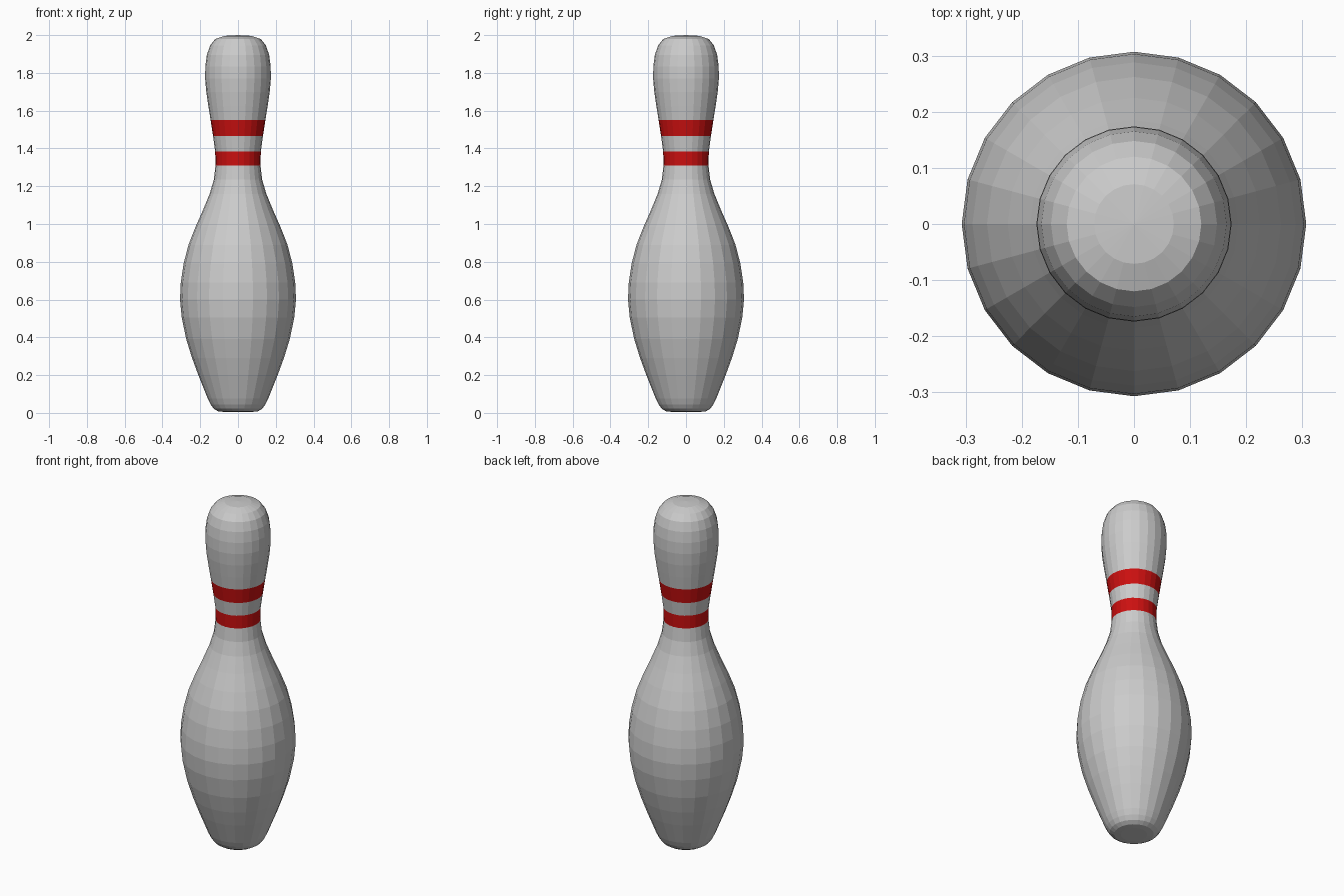
import bpy, bmesh
from math import cos, sin, tau

if "Cube" in bpy.data.objects:
    bpy.data.objects.remove(bpy.data.objects["Cube"])

SEGMENTS = 24

red = bpy.data.materials.new("red")
red.diffuse_color = (0.6, 0.005, 0.005, 1)
red.use_nodes = True
red.node_tree.nodes["Principled BSDF"].inputs["Base Color"].default_value = red.diffuse_color


def lathe(name, profile, material=None):
    """Spin (radius, z) points round z; a zero radius becomes a single pole."""
    bm = bmesh.new()
    rings = []
    for r, z in profile:
        if r == 0:
            rings.append([bm.verts.new((0, 0, z))] * SEGMENTS)
        else:
            rings.append([bm.verts.new((r * cos(tau * i / SEGMENTS),
                                        r * sin(tau * i / SEGMENTS), z))
                          for i in range(SEGMENTS)])
    for low, high in zip(rings, rings[1:]):
        for i in range(SEGMENTS):
            j = (i + 1) % SEGMENTS
            corners = [low[i], low[j], high[j], high[i]]
            bm.faces.new(list(dict.fromkeys(corners)))
    mesh = bpy.data.meshes.new(name)
    bm.to_mesh(mesh)
    bm.free()
    obj = bpy.data.objects.new(name, mesh)
    bpy.context.collection.objects.link(obj)
    if material:
        mesh.materials.append(material)
    return obj


# Stripe edges, shared by neighbouring parts so the surface is continuous
A, B, C, D = (0.119, 1.31), (0.121, 1.385), (0.132, 1.465), (0.145, 1.55)

# Rounded foot, wide belly and tapering shoulder
lathe("belly", [(0, 0.005), (0.07, 0.005), (0.105, 0.008), (0.128, 0.022), (0.145, 0.045),
                (0.16, 0.075), (0.178, 0.12), (0.21, 0.20), (0.243, 0.29),
                (0.274, 0.39), (0.298, 0.505), (0.307, 0.60), (0.303, 0.69),
                (0.288, 0.79), (0.262, 0.89), (0.225, 0.985), (0.185, 1.075),
                (0.15, 1.16), (0.128, 1.235), A])

# Neck with two coloured bands
lathe("lower_stripe", [A, B], red)
lathe("neck", [B, C])
lathe("upper_stripe", [C, D], red)

# Rounded head
lathe("head", [D, (0.157, 1.625), (0.168, 1.70), (0.174, 1.77), (0.173, 1.835),
               (0.165, 1.895), (0.148, 1.945), (0.12, 1.98), (0.071, 1.996), (0, 2.0)])
